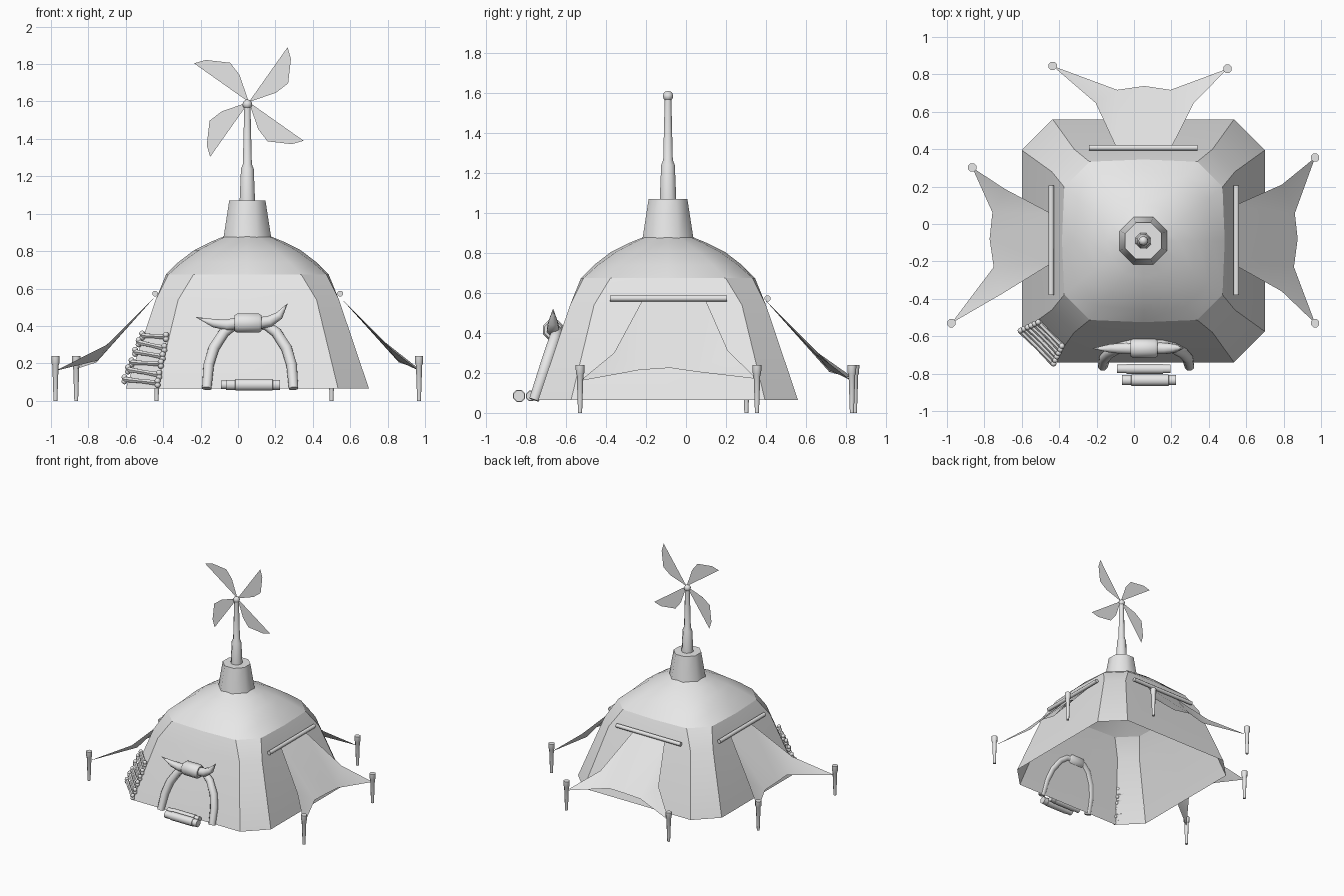
import bpy, bmesh, math, random
from mathutils import Vector, Matrix

random.seed(4)
if "Cube" in bpy.data.objects:
    bpy.data.objects.remove(bpy.data.objects["Cube"], do_unlink=True)

grey = bpy.data.materials.new("plain grey")
grey.use_nodes = True
grey.diffuse_color = (0.8, 0.8, 0.8, 1)
grey.node_tree.nodes["Principled BSDF"].inputs["Base Color"].default_value = (0.8, 0.8, 0.8, 1)

CX, CY = 0.05, -0.09


def finish(name, bm, angle=50, closed=True):
    """Turn a bmesh into a smooth-by-angle object."""
    bmesh.ops.remove_doubles(bm, verts=bm.verts, dist=0.0005)
    if closed:
        bmesh.ops.recalc_face_normals(bm, faces=bm.faces)
    mesh = bpy.data.meshes.new(name)
    bm.to_mesh(mesh)
    bm.free()
    mesh.materials.append(grey)
    mesh.shade_smooth()
    mesh.set_sharp_from_angle(angle=math.radians(angle))
    obj = bpy.data.objects.new(name, mesh)
    bpy.context.collection.objects.link(obj)
    return obj


def loft(bm, rings, caps=True):
    """Skin a list of closed rings."""
    loops = [[bm.verts.new(p) for p in ring] for ring in rings]
    for a, b in zip(loops, loops[1:]):
        for i in range(len(a)):
            j = (i + 1) % len(a)
            bm.faces.new((a[i], a[j], b[j], b[i]))
    if caps:
        bm.faces.new(loops[0][::-1])
        bm.faces.new(loops[-1])


def add_tube(bm, path, radii, sides=8):
    path = [Vector(p) for p in path]
    along = (path[-1] - path[0]).normalized()
    ref = Vector((1, 0, 0)) if abs(along.y) > 0.8 else Vector((0, 1, 0))
    rings = []
    for i, p in enumerate(path):
        t = (path[min(i + 1, len(path) - 1)] - path[max(i - 1, 0)]).normalized()
        u = t.cross(ref).normalized()
        v = t.cross(u)
        r = max(radii[i], 0.001)
        angles = [(k + 0.5) * math.tau / sides for k in range(sides)]
        rings.append([p + (u * math.cos(a) + v * math.sin(a)) * r for a in angles])
    loft(bm, rings)


def tube(name, path, radii, sides=8):
    bm = bmesh.new()
    add_tube(bm, path, radii, sides)
    return finish(name, bm)


def ball(bm, centre, radius):
    bmesh.ops.create_uvsphere(bm, u_segments=8, v_segments=6, radius=radius,
                              matrix=Matrix.Translation(centre))


def tent_ring(z, half, corner, bow=0.0):
    """Square ring with cut corners and slightly bowed sides."""
    ring = []
    for q in range(4):
        turn = Matrix.Rotation(q * math.pi / 2, 3, 'Z')
        for x, y in ((half - bow, -corner), (half, 0), (half - bow, corner)):
            ring.append(turn @ Vector((x, y, 0)) + Vector((CX, CY, z)))
    return ring


def wall_y(z):
    return CY - 0.65 + (z - 0.065) * 0.34


# Tent: open-bottomed faceted walls and a smooth dome
bm = bmesh.new()
loft(bm, [tent_ring(0.065, 0.65, 0.485), tent_ring(0.54, 0.49, 0.37),
          tent_ring(0.675, 0.435, 0.288, 0.012)], caps=False)
finish("tent_walls", bm, 20, closed=False)
bm = bmesh.new()
loft(bm, [tent_ring(0.675, 0.435, 0.288, 0.012), tent_ring(0.74, 0.37, 0.225, 0.02),
          tent_ring(0.805, 0.285, 0.155, 0.025), tent_ring(0.85, 0.195, 0.095, 0.02),
          tent_ring(0.885, 0.11, 0.05, 0.01)], caps=False)
finish("tent_dome", bm, 80, closed=False)

# Chimney, mast and hub
tube("chimney", [(CX, CY, 0.86), (CX, CY, 1.07)], [0.14, 0.105])
tube("mast", [(CX, CY, z) for z in (1.06, 1.24, 1.265, 1.57)], [0.045, 0.037, 0.026, 0.018])
bm = bmesh.new()
ball(bm, (CX, CY, 1.585), 0.026)
finish("mast_hub", bm)

# Four flat windmill blades
bm = bmesh.new()
blade = [(0, 0), (0.145, 0.05), (0.21, 0.1), (0.225, 0.23), (0.207, 0.293)]
for q in range(4):
    turn = Matrix.Rotation(q * math.pi / 2, 3, 'Y')
    bm.faces.new([bm.verts.new(turn @ Vector((x, 0, z)) + Vector((0.058, CY, 1.597)))
                  for x, z in blade])
finish("windmill_blades", bm, closed=False)


def awning(side, bar, outline, heights):
    """Wall bar, cloth sheet and two pegs; outline runs around the cloth."""
    tube(side + "_awning_bar", bar, [0.016, 0.016])
    bm = bmesh.new()
    v = [bm.verts.new((x, y, z)) for (x, y), z in zip(outline, heights)]
    for tri in ("013", "123", "034", "048", "845", "857", "756"):
        bm.faces.new([v[int(c)] for c in tri])
    bmesh.ops.recalc_face_normals(bm, faces=bm.faces)
    if sum(f.normal.z for f in bm.faces) < 0:
        bmesh.ops.reverse_faces(bm, faces=bm.faces)
    finish(side + "_awning_cloth", bm, 50, closed=False)
    for i, k in enumerate((2, 6)):
        x, y = outline[k]
        tube(f"{side}_awning_peg_{i + 1}", [(x, y, 0), (x, y, 0.19), (x, y, 0.2), (x, y, 0.24)],
             [0.011, 0.018, 0.023, 0.024])


drop = [0.56, 0.31, 0.17, 0.205, 0.225, 0.215, 0.16, 0.3, 0.56]
awning("left", [(0.547, -0.38, 0.573), (0.547, 0.205, 0.573)],
       [(0.54, 0.1), (0.79, 0.21), (0.968, 0.355), (0.86, 0.057), (0.875, -0.08),
        (0.855, -0.23), (0.968, -0.53), (0.79, -0.36), (0.54, -0.22)], drop)
awning("right", [(-0.443, -0.38, 0.573), (-0.443, 0.205, 0.573)],
       [(-0.44, 0.055), (-0.69, 0.187), (-0.865, 0.302), (-0.757, 0.062), (-0.772, -0.08),
        (-0.75, -0.23), (-0.976, -0.53), (-0.7, -0.37), (-0.44, -0.21)], drop)
awning("back", [(-0.24, 0.408, 0.573), (0.34, 0.408, 0.573)],
       [(-0.09, 0.4), (-0.205, 0.647), (-0.435, 0.845), (-0.09, 0.717), (0.055, 0.738),
        (0.195, 0.717), (0.5, 0.83), (0.32, 0.647), (0.195, 0.4)], drop)

# Doorway arch of two tusks, with a bound knot and horns above
for name, s in (("right_door_tusk", -1), ("left_door_tusk", 1)):
    path = [(0.065 + s * dx, wall_y(z) - 0.02, z) for dx, z in
            ((0.232, 0.065), (0.222, 0.19), (0.195, 0.28), (0.14, 0.365), (0.085, 0.405), (0, 0.415))]
    tube(name, path, [0.027, 0.03, 0.031, 0.03, 0.028, 0.026])
knot_y = -0.665
tube("door_knot", [(x, knot_y, 0.415) for x in (-0.018, -0.005, 0.112, 0.125)],
     [0.046, 0.055, 0.055, 0.046])
tube("right_horn", [(0, knot_y, 0.415), (-0.06, knot_y, 0.405), (-0.13, knot_y, 0.415),
                    (-0.225, knot_y, 0.447)], [0.034, 0.032, 0.024, 0])
tube("left_horn", [(0.11, knot_y, 0.415), (0.17, knot_y, 0.425), (0.22, knot_y, 0.455),
                   (0.265, knot_y, 0.52)], [0.034, 0.032, 0.024, 0])

# Two bedrolls lying before the door
for name, x0, x1, y, r in (("inner_bedroll", -0.09, 0.195, -0.775, 0.028),
                           ("outer_bedroll", -0.065, 0.225, -0.835, 0.033)):
    tube(name, [(x, y, 0.085) for x in (x0, x0 + 0.05, x0 + 0.051, x1 - 0.04, x1 - 0.039, x1)],
         [r * 0.88, r * 0.88, r, r, r * 0.88, r * 0.88])

# Ladder of bones on the front right corner
across = Vector((1, -1, 0)).normalized()
for i in range(6):
    z = 0.105 + i * 0.048
    d = 0.58 - (z - 0.065) * 0.29
    centre = Vector((CX - d, CY - d, z))
    tilt = Vector((0, 0, random.uniform(-0.018, 0.018)))
    half = across * (0.125 - i * 0.007) + tilt
    bm = bmesh.new()
    add_tube(bm, [centre - half, centre, centre + half], [0.016, 0.012, 0.016], 6)
    for end in (-1, 1):
        for knob in (-0.011, 0.011):
            ball(bm, centre + half * end + Vector((0, 0, knob)), 0.016)
    finish(f"ladder_bone_{i + 1}", bm)
